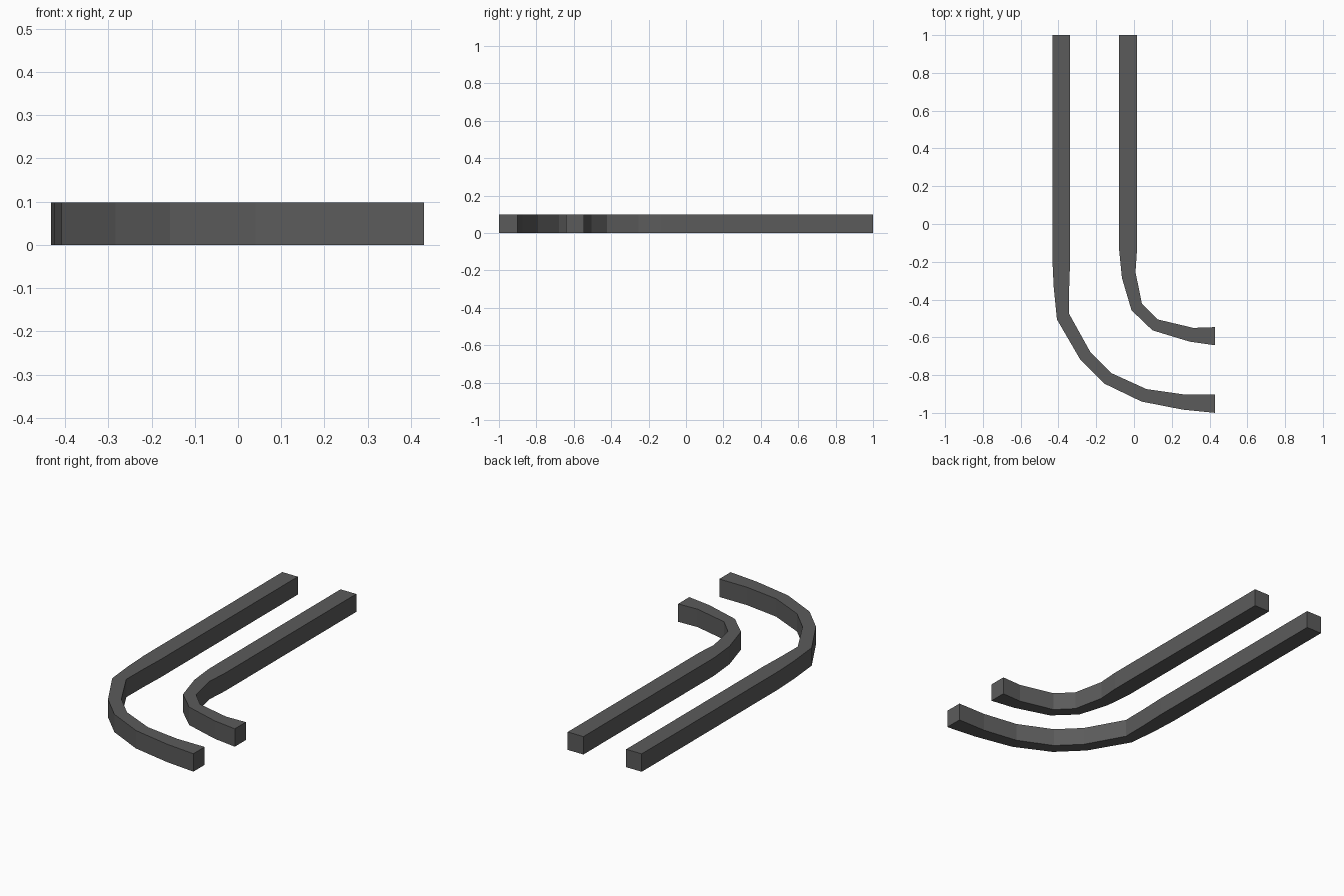
import bpy, bmesh

if "Cube" in bpy.data.objects:
    bpy.data.objects.remove(bpy.data.objects["Cube"])

HEIGHT = 0.098

steel = bpy.data.materials.new("dark grey steel")
steel.diffuse_color = (0.105, 0.105, 0.105, 1)
steel.use_nodes = True
steel.node_tree.nodes["Principled BSDF"].inputs["Base Color"].default_value = steel.diffuse_color


def make_rail(name, outer, inner):
    """Extrude the strip between two matching edge lines into a solid rail."""
    bm = bmesh.new()
    a = [bm.verts.new((x, y, 0)) for x, y in outer]
    b = [bm.verts.new((x, y, 0)) for x, y in inner]
    for i in range(len(a) - 1):
        bm.faces.new((a[i], a[i + 1], b[i + 1], b[i]))
    top = bmesh.ops.extrude_face_region(bm, geom=bm.faces[:])["geom"]
    bmesh.ops.translate(bm, vec=(0, 0, HEIGHT),
                        verts=[v for v in top if isinstance(v, bmesh.types.BMVert)])
    bmesh.ops.recalc_face_normals(bm, faces=bm.faces[:])
    mesh = bpy.data.meshes.new(name)
    bm.to_mesh(mesh)
    bm.free()
    mesh.materials.append(steel)
    bpy.context.collection.objects.link(bpy.data.objects.new(name, mesh))


# Rail on the outside of the bend
make_rail("outer_rail",
          [(-0.432, 1), (-0.432, -0.19), (-0.425, -0.335), (-0.408, -0.505),
           (-0.283, -0.72), (-0.157, -0.845), (0.04, -0.94), (0.26, -0.983), (0.43, -1)],
          [(-0.338, 1), (-0.338, -0.19), (-0.343, -0.335), (-0.344, -0.475),
           (-0.23, -0.68), (-0.119, -0.79), (0.066, -0.874), (0.262, -0.902), (0.43, -0.902)])

# Rail on the inside of the bend
make_rail("inner_rail",
          [(-0.079, 1), (-0.079, -0.135), (-0.064, -0.285), (-0.013, -0.457),
           (0.098, -0.563), (0.296, -0.623), (0.43, -0.642)],
          [(0.016, 1), (0.016, -0.135), (0.008, -0.255), (0.042, -0.423),
           (0.124, -0.505), (0.314, -0.55), (0.43, -0.546)])
